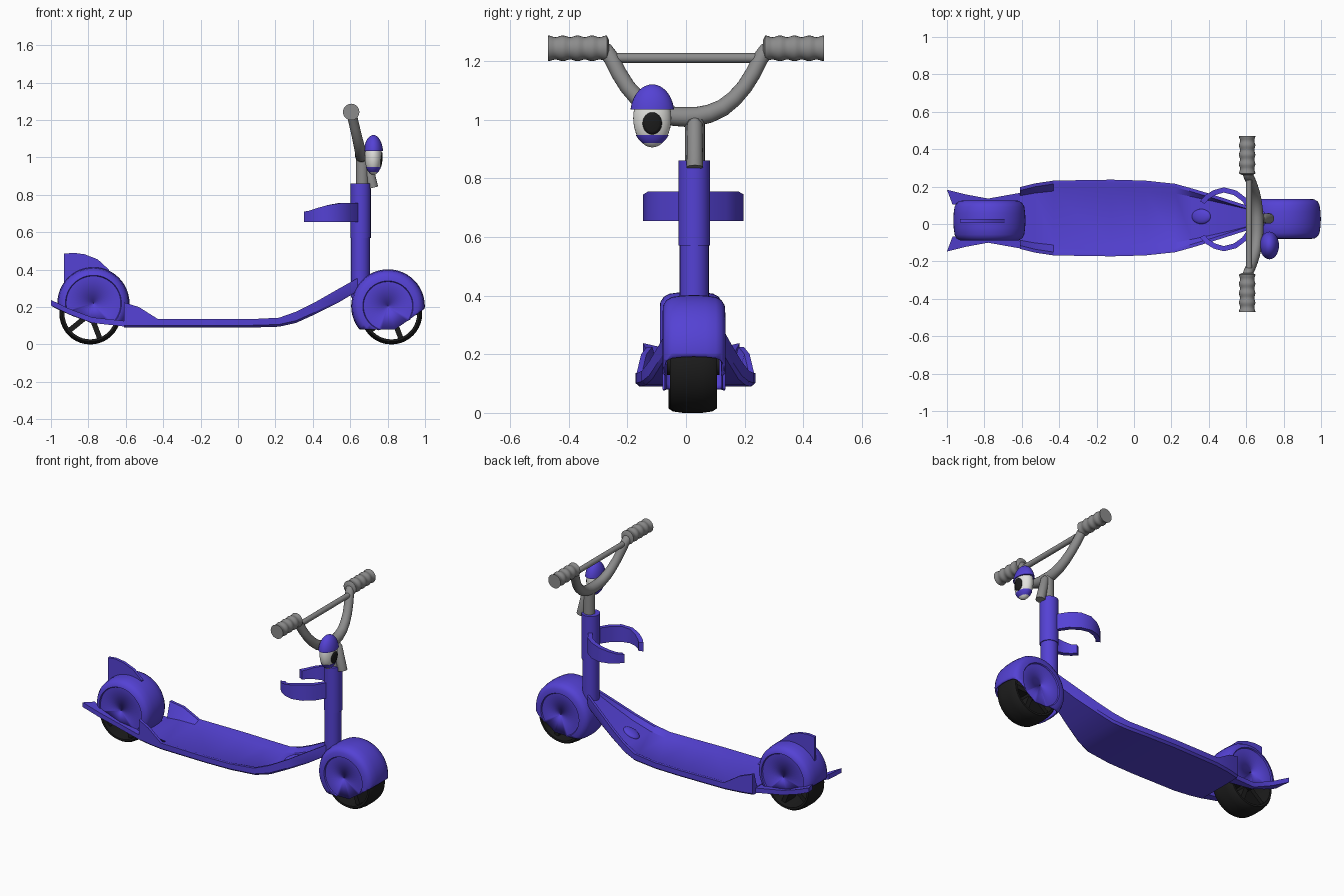
import bpy, bmesh, math
from mathutils import Vector, Matrix

if "Cube" in bpy.data.objects:
    bpy.data.objects.remove(bpy.data.objects["Cube"])

def material(name, rgb):
    m = bpy.data.materials.new(name)
    m.diffuse_color = (*rgb, 1)
    m.use_nodes = True
    m.node_tree.nodes["Principled BSDF"].inputs["Base Color"].default_value = m.diffuse_color
    return m

PURPLE = material("purple paint", (0.089, 0.054, 0.66))
GREY = material("grey metal", (0.26, 0.26, 0.26))
BLACK = material("black rubber", (0.012, 0.012, 0.012))
WHITE = material("eye white", (0.76, 0.76, 0.73))
CY = 0.025  # scooter centre plane

def finish(name, bm, mat, angle=35, thick=0):
    bmesh.ops.remove_doubles(bm, verts=bm.verts, dist=1e-5)
    bmesh.ops.recalc_face_normals(bm, faces=bm.faces)
    me = bpy.data.meshes.new(name)
    bm.to_mesh(me)
    bm.free()
    me.materials.append(mat)
    ob = bpy.data.objects.new(name, me)
    bpy.context.collection.objects.link(ob)
    bpy.ops.object.select_all(action='DESELECT')
    ob.select_set(True)
    bpy.context.view_layer.objects.active = ob
    bpy.ops.object.shade_smooth_by_angle(angle=math.radians(angle))
    if thick:
        s = ob.modifiers.new("thickness", 'SOLIDIFY')
        s.thickness = thick
    return ob

def loft(bm, rings, closed=False, cap=True):
    """Skin a list of point rings; closed joins the last ring to the first."""
    vs = [[bm.verts.new(p) for p in r] for r in rings]
    n = len(vs[0])
    for i in range(len(vs) - (0 if closed else 1)):
        a, b = vs[i], vs[(i + 1) % len(vs)]
        for j in range(n):
            bm.faces.new((a[j], a[(j + 1) % n], b[(j + 1) % n], b[j]))
    if cap and not closed:
        bm.faces.new(vs[0])
        bm.faces.new(vs[-1])

def tube(name, path, radii, mat, n=20):
    path = [Vector(p) for p in path]
    if not isinstance(radii, list):
        radii = [radii] * len(path)
    rings = []
    for i, p in enumerate(path):
        t = path[min(i + 1, len(path) - 1)] - path[max(i - 1, 0)]
        q = t.to_track_quat('Z', 'X')
        rings.append([p + q @ Vector((radii[i] * math.cos(k * math.tau / n),
                                      radii[i] * math.sin(k * math.tau / n), 0)) for k in range(n)])
    bm = bmesh.new()
    loft(bm, rings)
    return finish(name, bm, mat)

def lathe(bm, profile, centre, n=40, closed=False):
    """Revolve (y, radius) points around the y axis."""
    cx, cy, cz = centre
    loft(bm, [[(cx + r * math.cos(k * math.tau / n), cy + y, cz + r * math.sin(k * math.tau / n))
               for k in range(n)] for y, r in profile], closed, False)

def prism(name, pts, offset, mat, bm=None):
    own = bm or bmesh.new()
    loft(own, [pts, [Vector(p) + Vector(offset) for p in pts]])
    return finish(name, own, mat)

# Wheels: open rim, hub and five spokes
def wheel(name, cx, cy):
    cz = 0.165
    bm = bmesh.new()
    half = [(0.08, 0.138), (0.08, 0.15), (0.065, 0.16), (0.03, 0.165)]
    lathe(bm, half + [(-y, r) for y, r in reversed(half)], (cx, cy, cz), closed=True)
    lathe(bm, [(-0.09, 0.001), (-0.09, 0.035), (0.09, 0.035), (0.09, 0.001)], (cx, cy, cz), 16)
    for k in range(5):
        a = math.radians(3 + 72 * k)
        m = (Matrix.Translation((cx, cy, cz)) @ Matrix.Rotation(-a, 4, 'Y')
             @ Matrix.Translation((0.085, 0, 0)) @ Matrix.Diagonal((0.12, 0.1, 0.028, 1)))
        bmesh.ops.create_cube(bm, size=1, matrix=m)
    finish(name, bm, BLACK)

wheel("rear_wheel", -0.79, 0.02)
wheel("front_wheel", 0.82, 0.025)

# Fenders: revolved shells trimmed along the bottom
def fender(name, centre, panel, radius, cuts):
    side = [(0.098, 0.0005), (0.1, panel - 0.004), (0.107, panel), (0.105, radius * 0.82),
            (0.094, radius * 0.91), (0.075, radius * 0.965), (0.04, radius * 0.99)]
    bm = bmesh.new()
    lathe(bm, side + [(0, radius)] + [(-y, r) for y, r in reversed(side)], centre, 48)
    for co, no in cuts:  # remove everything on the normal's side
        bmesh.ops.bisect_plane(bm, geom=bm.verts[:] + bm.edges[:] + bm.faces[:], plane_co=co,
                               plane_no=no, clear_outer=True)
    finish(name, bm, PURPLE, 30, 0.006)

fender("front_fender", (0.802, 0.027, 0.205), 0.135, 0.197,
       [((0, 0, 0.08), (0, 0, -1)), ((0.84, 0, 0.08), (0.12, 0, -0.17))])
fender("rear_fender", (-0.773, 0.018, 0.22), 0.15, 0.193,
       [((0, 0, 0.115), (0, 0, -1)), ((-0.8, 0, 0.12), (-0.1, 0, -0.2))])

# Rear fin on top of the fender
prism("rear_fin", [(x, 0.008, z) for x, z in
      [(-0.93, 0.3), (-0.93, 0.485), (-0.88, 0.49), (-0.82, 0.482), (-0.75, 0.455),
       (-0.69, 0.4), (-0.7, 0.33)]], (0, 0.018, 0), PURPLE)

# Swept tail spikes either side of the rear wheel
for s, side in ((1, "left"), (-1, "right")):
    prism("tail_spike_" + side, [(x, 0.018 + s * y, z) for x, y, z in
          [(-0.6, 0.15, 0.095), (-0.78, 0.118, 0.115), (-0.9, 0.14, 0.16), (-1.0, 0.165, 0.208),
           (-0.97, 0.085, 0.19), (-0.88, 0.09, 0.15), (-0.78, 0.092, 0.115), (-0.6, 0.09, 0.095)]],
          (0, 0, 0.03), PURPLE)

# Deck: dished board with a rim, rear side walls and a front ramp
stations = [  # x, half width, bottom z, rim z, floor z
    (-0.61, 0.165, 0.09, 0.225, 0.13), (-0.53, 0.185, 0.09, 0.2, 0.13),
    (-0.43, 0.2, 0.09, 0.137, 0.125), (-0.12, 0.205, 0.09, 0.135, 0.12),
    (0.06, 0.2, 0.09, 0.135, 0.12), (0.22, 0.183, 0.095, 0.143, 0.125),
    (0.31, 0.158, 0.115, 0.175, 0.15), (0.42, 0.125, 0.165, 0.23, 0.2),
    (0.53, 0.09, 0.22, 0.293, 0.265), (0.64, 0.055, 0.285, 0.355, 0.335)]
bm = bmesh.new()
rings = []
for x, w, zb, zr, zf in stations:
    half = [(w * 0.93, zb), (w, zb + 0.012), (w, zr), (w - 0.018, zr), (w * 0.72, zf)]
    rings.append([(x, CY + 0.007 + y, z) for y, z in half]
                 + [(x, CY + 0.007 - y, z) for y, z in reversed(half)])
loft(bm, rings)
finish("deck", bm, PURPLE, 30)

def ball(name, centre, radii, mat, keep=None, tilt=0):
    """Ellipsoid, optionally trimmed by (point, normal) and capped."""
    bm = bmesh.new()
    bmesh.ops.create_uvsphere(bm, u_segments=28, v_segments=18, radius=1,
                              matrix=Matrix.Translation(centre) @ Matrix.Rotation(tilt, 4, 'Y')
                              @ Matrix.Diagonal((*radii, 1)))
    if keep:
        cut = bmesh.ops.bisect_plane(bm, geom=bm.verts[:] + bm.edges[:] + bm.faces[:],
                                     plane_co=keep[0], plane_no=keep[1], clear_inner=True)
        edges = [e for e in cut['geom_cut'] if isinstance(e, bmesh.types.BMEdge)]
        bmesh.ops.edgeloop_fill(bm, edges=edges)
    return finish(name, bm, mat)

ball("deck_bump", (0.36, 0.04, 0.172), (0.055, 0.04, 0.018), PURPLE, tilt=-0.42)

# Steering column in two sleeves, grey stem and nose
tube("lower_column", [(0.655, CY + 0.003, 0.25), (0.655, CY + 0.003, 0.57)], 0.05, PURPLE, 24)
tube("upper_column", [(0.656, CY + 0.003, 0.57), (0.656, CY + 0.003, 0.86)], 0.054, PURPLE, 24)
tube("grey_stem", [(0.665, 0.03, 0.8), (0.665, 0.03, 1.0)], 0.034, GREY)
tube("nose", [(0.682, 0.03, 1.0), (0.687, 0.03, 0.985), (0.722, 0.03, 0.838)],
     [0.016, 0.026, 0.028], GREY)

# Curved arms: vertical bands bowing out and back behind the column
for s, side in ((1, "left"), (-1, "right")):
    rings = []
    for x, y, top in [(0.64, 0.03, 0.755), (0.59, 0.105, 0.755), (0.54, 0.142, 0.755),
                      (0.48, 0.157, 0.745), (0.43, 0.143, 0.73), (0.39, 0.118, 0.715),
                      (0.365, 0.09, 0.71)]:
        out = (Vector((x, y)) - Vector((0.47, 0.03))).normalized() * 0.014
        o = (x + out.x, CY + s * (y + out.y))
        i = (x - out.x, CY + s * (y - out.y))
        low = 0.655
        rings.append([(*o, low), (*o, top), (*i, top), (*i, low)])
    bm = bmesh.new()
    loft(bm, rings)
    finish("arm_" + side, bm, PURPLE, 40)

# Handlebar: U-shaped tube, crossbar and ribbed grips
half = [(0.04, 1.011), (0.08, 1.02), (0.125, 1.04), (0.165, 1.072), (0.2, 1.112),
        (0.23, 1.16), (0.255, 1.21), (0.272, 1.234), (0.3, 1.243)]
u = [(-y, z) for y, z in reversed(half)] + [(0, 1.009)] + half
tube("handlebar", [(0.66 - 0.055 * (z - 1.009) / 0.234, y, z) for y, z in u],
     [0.034 - 0.007 * min(1, abs(y) / 0.2) for y, z in u], GREY)
tube("crossbar", [(0.615, -0.255, 1.21), (0.615, 0.255, 1.21)], 0.017, GREY, 14)
for s, side in ((1, "left"), (-1, "right")):
    steps = 24
    ys = [0.27 + 0.2 * k / steps for k in range(steps + 1)]
    radii = [0.041 + 0.003 * math.cos(k / steps * math.tau * 4) for k in range(steps + 1)]
    tube("grip_" + side, [(0.605, s * y, 1.243) for y in [0.262] + ys], [0.028] + radii, GREY)

# Single eye with upper and lower lids and a thin pupil plate
E = (0.724, -0.115, 1.005)
ball("eyeball", E, (0.046, 0.065, 0.1), WHITE)
ball("upper_eyelid", (E[0], E[1], 1.02), (0.052, 0.075, 0.1), PURPLE, ((0, 0, 1.035), (0, 0, 1)))
ball("lower_eyelid", E, (0.05, 0.07, 0.097), PURPLE, ((0, 0, 0.948), (0, 0, -1)))
bm = bmesh.new()
rings = []
for f in (0.02, 0.35, 0.7, 1.0):  # disc laid just over the eyeball surface
    ring = []
    for k in range(24):
        y = 0.033 * f * math.cos(k * math.tau / 24)
        z = -0.018 + 0.038 * f * math.sin(k * math.tau / 24)
        x = 0.046 * math.sqrt(1 - (y / 0.065) ** 2 - (z / 0.1) ** 2) + 0.003
        ring.append((E[0] + x, E[1] + y, E[2] + z))
    rings.append(ring)
loft(bm, rings, cap=False)
bm.faces.new([v for v in bm.verts][:24])
finish("pupil", bm, BLACK, 40, 0.004)
